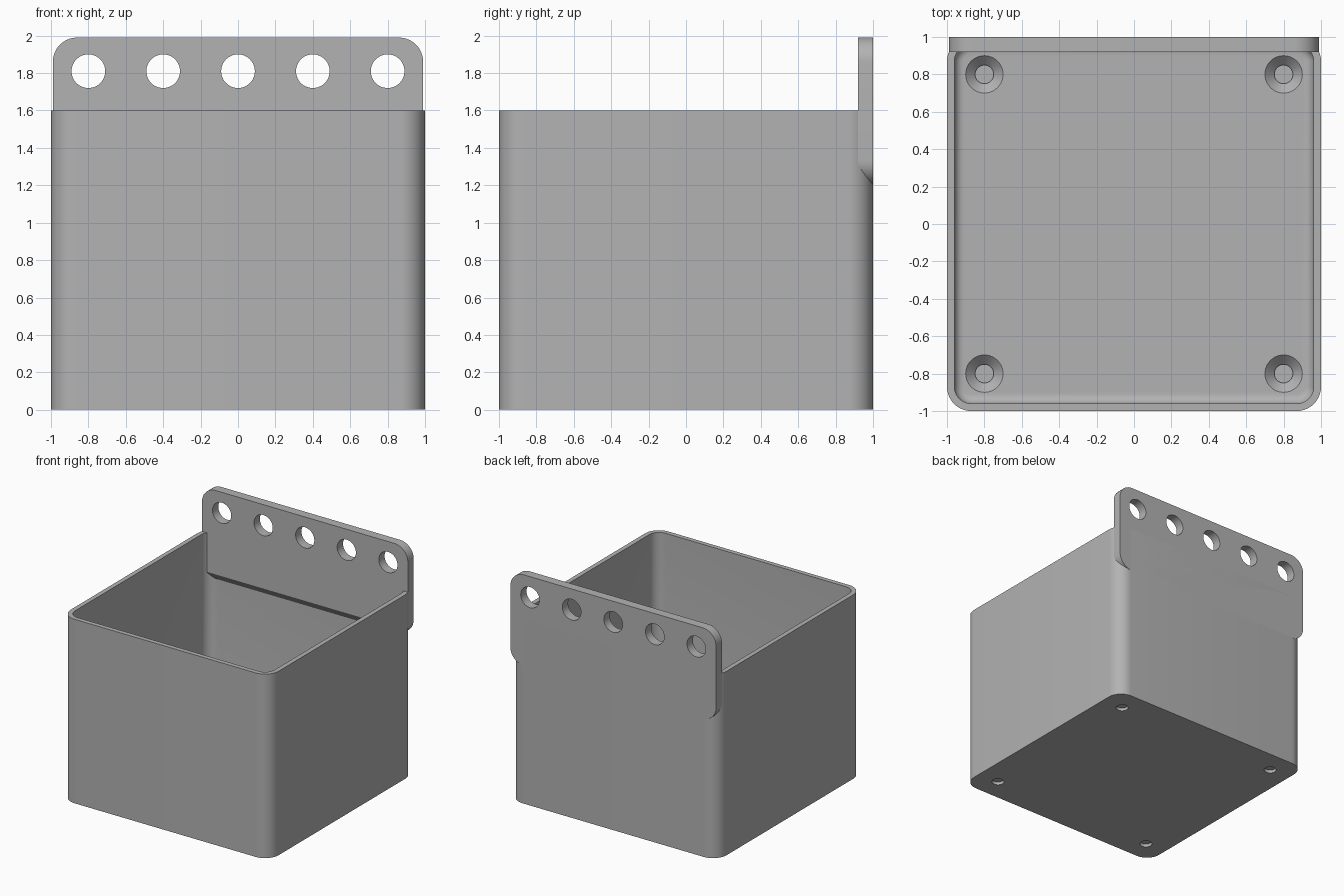
import bpy, bmesh, math
from mathutils import Matrix, Vector

cube = bpy.data.objects.get("Cube")
if cube:
    bpy.data.objects.remove(cube)

grey = bpy.data.materials.new("plain grey")
grey.use_nodes = True
GREY = (0.45, 0.45, 0.45, 1)
grey.diffuse_color = GREY
grey.node_tree.nodes["Principled BSDF"].inputs["Base Color"].default_value = GREY


def make_object(name, bm):
    bmesh.ops.recalc_face_normals(bm, faces=bm.faces)
    mesh = bpy.data.meshes.new(name)
    bm.to_mesh(mesh)
    bm.free()
    mesh.materials.append(grey)
    obj = bpy.data.objects.new(name, mesh)
    bpy.context.collection.objects.link(obj)
    return obj


def rounded_rect(half_w, half_h, radius, steps=10):
    """Outline of a rounded rectangle as (u, v) pairs."""
    points = []
    for quarter, (su, sv) in enumerate([(1, 1), (-1, 1), (-1, -1), (1, -1)]):
        for i in range(steps + 1):
            a = (quarter + i / steps) * math.pi / 2
            points.append((su * (half_w - radius) + radius * math.cos(a),
                           sv * (half_h - radius) + radius * math.sin(a)))
    return points


def loft(rings):
    """Skin a list of equal rings and cap both ends."""
    bm = bmesh.new()
    loops = [[bm.verts.new(p) for p in ring] for ring in rings]
    for low, high in zip(loops, loops[1:]):
        for i in range(len(low)):
            j = (i + 1) % len(low)
            bm.faces.new((low[i], low[j], high[j], high[i]))
    bm.faces.new(loops[0])
    bm.faces.new(loops[-1])
    return bm


def finish(obj, cutter_bm):
    """Cut the holes, then smooth the curved faces."""
    cutter = make_object(obj.name + "_cutter", cutter_bm)
    cutter.hide_render = True
    mod = obj.modifiers.new("holes", 'BOOLEAN')
    mod.operation = 'DIFFERENCE'
    mod.solver = 'EXACT'
    mod.object = cutter
    bpy.ops.object.select_all(action='DESELECT')
    bpy.context.view_layer.objects.active = obj
    obj.select_set(True)
    bpy.ops.object.modifier_apply(modifier=mod.name)
    bpy.data.objects.remove(cutter)
    bpy.ops.object.shade_smooth_by_angle(angle=math.radians(30))


# Open box: outer shell, rim, inner walls, filleted floor
HEIGHT, FLOOR, INNER, FILLET = 1.6, 0.08, 0.96, 0.05
section = [(0, 1, 0.13), (HEIGHT, 1, 0.13), (HEIGHT, INNER, 0.09)]
for i in range(7):
    a = i / 6 * math.pi / 2
    inset = FILLET * (1 - math.cos(a))
    section.append((FLOOR + FILLET * (1 - math.sin(a)), INNER - inset, 0.09 - inset))
box = make_object("box", loft(
    [[(u, v, z) for u, v in rounded_rect(half, half, r)] for z, half, r in section]))

# Countersunk screw holes in the floor
screws = bmesh.new()
for x in (-0.8, 0.8):
    for y in (-0.8, 0.8):
        for r1, r2, z1, z2 in ((0.05, 0.05, -0.05, 0.06), (0.04, 0.11, 0.02, 0.09)):
            bmesh.ops.create_cone(screws, cap_ends=True, segments=40, radius1=r1,
                                  radius2=r2, depth=z2 - z1,
                                  matrix=Matrix.Translation((x, y, (z1 + z2) / 2)))
finish(box, screws)

# Back plate with rounded corners and a chamfered inner ledge
BOTTOM, TOP = 1.2, 1.99
outline = rounded_rect(0.99, (TOP - BOTTOM) / 2, 0.13)
plate_bm = loft([[(u, y, v + (TOP + BOTTOM) / 2) for u, v in outline] for y in (0.92, 1)])
cut = bmesh.ops.bisect_plane(
    plate_bm, geom=plate_bm.verts[:] + plate_bm.edges[:] + plate_bm.faces[:],
    plane_co=Vector((0, 0.92, 1.26)), plane_no=Vector((0, 0.06, 0.04)), clear_inner=True)
bmesh.ops.holes_fill(plate_bm, edges=[e for e in plate_bm.edges if e.is_boundary])
plate = make_object("back_plate", plate_bm)

# Row of round holes in the plate
holes = bmesh.new()
for i in range(5):
    bmesh.ops.create_cone(holes, cap_ends=True, segments=48, radius1=0.09, radius2=0.09,
                          depth=0.4, matrix=Matrix.Translation((0.4 * (i - 2), 0.96, 1.81))
                          @ Matrix.Rotation(math.pi / 2, 4, 'X'))
finish(plate, holes)
